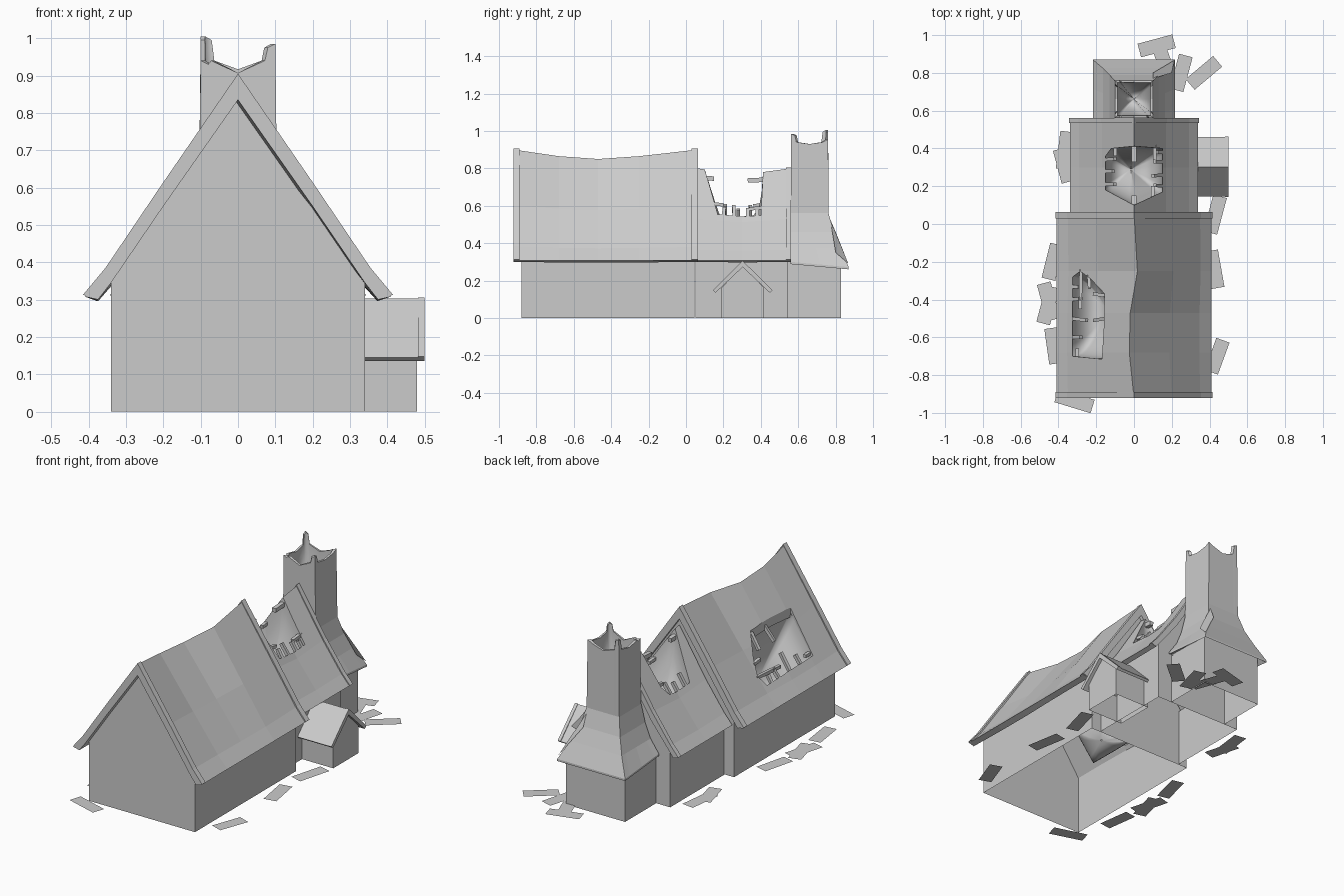
import bpy, math
from mathutils import Vector

if "Cube" in bpy.data.objects:
    bpy.data.objects.remove(bpy.data.objects["Cube"])


def make(name, verts, faces, smooth=False):
    me = bpy.data.meshes.new(name)
    me.from_pydata([tuple(v) for v in verts], [], faces)
    ob = bpy.data.objects.new(name, me)
    bpy.context.collection.objects.link(ob)
    for p in me.polygons:
        p.use_smooth = smooth
    return ob


def loft(name, rings, caps=False, smooth=False):
    n = len(rings[0])
    verts = [v for r in rings for v in r]
    faces = [(k*n+i, k*n+(i+1) % n, (k+1)*n+(i+1) % n, (k+1)*n+i)
             for k in range(len(rings)-1) for i in range(n)]
    if caps:
        faces += [tuple(range(n))[::-1], tuple(range((len(rings)-1)*n, len(rings)*n))]
    return make(name, verts, faces, smooth)


def lerp_table(tab, y):
    for a, b in zip(tab, tab[1:]):
        if y <= b[0]:
            t = max(0, (y-a[0])/(b[0]-a[0]))
            return [p+(q-p)*t for p, q in zip(a[1:], b[1:])]
    return tab[-1][1:]


# Pitched roof slab: stations are (y, ridge shift, ridge drop)
def roof(name, outer, inner, stations, grow=0.0):
    w = outer[-1][0]
    prof = [(-x-grow*(x > 0), z+grow) for x, z in outer[::-1]] + [(x+grow, z+grow) for x, z in outer[1:]]
    prof += [(x, z) for x, z in inner[::-1]] + [(-x, z) for x, z in inner[1:]]
    rings = []
    for y, sh, drop in stations:
        rings.append([(x+sh*max(0, 1-abs(x)/w), y, z-drop*max(0, 1-abs(x)/w)) for x, z in prof])
    return loft(name, rings, True)


# Gabled walls, open below and under the roof
def walls(name, hw, eave, apex, y0, y1):
    p = [(-hw, 0), (hw, 0), (hw, eave), (0, apex), (-hw, eave)]
    v = [(x, y, z) for y in (y0, y1) for x, z in p]
    return make(name, v, [(0, 1, 2, 3, 4), (9, 8, 7, 6, 5), (1, 6, 7, 2), (5, 0, 4, 9)])


# Smooth hollow behind an opening
def bowl(name, rim, shift, steps=9):
    c = sum(rim, Vector())/len(rim)
    s = Vector(shift)
    rings = []
    for k in range(steps+1):
        t = min(k/steps*math.pi/2, math.pi/2-0.02)
        rings.append([c+(p-c)*math.cos(t)+s*math.sin(t) for p in rim])
    ob = loft(name, rings, False, True)
    return ob


def bar(name, p, q, w=0.009):
    p, q = Vector(p), Vector(q)
    d = (q-p).normalized()
    a = d.cross(Vector((0, 0, 1)) if abs(d.z) < 0.9 else Vector((1, 0, 0))).normalized()*w
    b = d.cross(a).normalized()*w
    return loft(name, [[e+a+b, e-a+b, e-a-b, e+a-b] for e in (p, q)][::-1], True)


# Cut an opening, line it with a hollow and add broken battens
def opening(name, roof_ob, poly, height, shift, battens):
    cut = loft(name+"_cutter", [[(x, y, z) for x, y in poly] for z in (0.1, 1.2)], True)
    cut.hide_render = True
    m = roof_ob.modifiers.new("hole", 'BOOLEAN')
    m.object, m.operation, m.solver = cut, 'DIFFERENCE', 'EXACT'
    bpy.context.view_layer.objects.active = roof_ob
    bpy.ops.object.modifier_apply(modifier=m.name)
    bpy.data.objects.remove(cut)
    rim = []
    for a, b in zip(poly, poly[1:]+poly[:1]):
        for k in range(6):
            x, y = a[0]+(b[0]-a[0])*k/6, a[1]+(b[1]-a[1])*k/6
            rim.append(Vector((x, y, height(x, y)-0.008)))
    bowl(name+"_hollow", rim, shift)
    for x0, y0, x1, y1 in battens:
        bar(name+"_batten", (x0, y0, height(x0, y0)-0.022), (x1, y1, height(x1, y1)-0.022))


# Nave
N_out = [(0, .90), (.2, .602), (.35, .38), (.41, .308)]
N_in = [(0, .835), (.2, .55), (.34, .345), (.375, .30)]
N_st = [(-.92, 0, 0), (-.68, -.025, .035), (-.47, -.02, .05), (-.25, .018, .035), (.06, 0, 0)]
walls("nave_walls", .34, .35, .84, -.88, .045)
nave = roof("nave_roof", N_out, N_in, N_st)
for y0, y1 in ((-.922, -.89), (.03, .063)):
    roof("nave_verge", N_out, N_in, [(y0, 0, 0), (y1, 0, 0)], .005)


def nave_z(x, y):
    drop = lerp_table(N_st, y)[1]
    return lerp_table(N_out, abs(x))[0]-drop*(1-abs(x)/.41)


opening("nave_hole", nave,
        [(-.325, -.70), (-.17, -.715), (-.16, -.55), (-.155, -.37), (-.23, -.29), (-.285, -.25), (-.325, -.28)],
        nave_z, (.09, 0, -.2),
        [(-.335, -.6, -.28, -.6), (-.335, -.5, -.25, -.51), (-.335, -.4, -.28, -.395), (-.335, -.33, -.29, -.335),
         (-.15, -.5, -.21, -.51), (-.15, -.38, -.21, -.37), (-.3, -.73, -.3, -.66), (-.24, -.27, -.235, -.34),
         (-.28, -.24, -.285, -.45)])

# Chancel
C_out = [(0, .80), (.17, .53), (.29, .365), (.34, .308)]
C_in = [(0, .745), (.17, .48), (.285, .335), (.312, .30)]
C_st = [(.06, 0, 0), (.3, 0, .035), (.56, 0, 0)]
walls("chancel_walls", .28, .335, .75, .05, .545)
chancel = roof("chancel_roof", C_out, C_in, C_st)
roof("chancel_verge", C_out, C_in, [(.535, 0, 0), (.562, 0, 0)], .004)


def chancel_z(x, y):
    return lerp_table(C_out, abs(x))[0]-lerp_table(C_st, y)[1]*(1-abs(x)/.34)


opening("chancel_hole", chancel,
        [(-.15, .18), (0, .10), (.15, .17), (.15, .40), (0, .412), (-.12, .40), (-.15, .36)],
        chancel_z, (0, 0, -.26),
        [(.16, .2, .11, .205), (.16, .26, .1, .255), (.16, .33, .11, .33), (.16, .38, .12, .38),
         (-.16, .21, -.1, .21), (-.16, .28, -.11, .28), (-.16, .34, -.1, .345),
         (.11, .42, .11, .34), (-.1, .42, -.1, .36), (.1, .14, .1, .2)])
bar("broken_ridge_beam", (0, .44, .74), (0, .33, .735), .012)
bar("broken_ridge_stub", (0, .08, .75), (0, .15, .745), .012)

# Side porch
P_out, P_in = [(0, .303), (.157, .145)], [(0, .272), (.145, .135)]
for ob in (walls("porch_walls", .115, .16, .28, .25, .48),
           roof("porch_roof", P_out, P_in, [(.25, 0, 0), (.49, 0, 0)]),
           roof("porch_verge", P_out, P_in, [(.482, 0, 0), (.5, 0, 0)], .003)):
    ob.rotation_euler.z = -math.pi/2
    ob.location.y = .303

# Tower
T = [0, .1, .14, .5, .86, .9]
CORNER = [.94, .985, .955, 1.005]
MID = [.907, .93, .917, .925]


def ring(hw, y0, y1, z=None):
    cs = [Vector((-hw, y0, 0)), Vector((hw, y0, 0)), Vector((hw, y1, 0)), Vector((-hw, y1, 0))]
    out = []
    for s in range(4):
        a, b = CORNER[s], CORNER[(s+1) % 4]
        hs = [a, a-.01, .94, MID[s], .94, b-.01]
        for t, h in zip(T, hs):
            p = cs[s].lerp(cs[(s+1) % 4], t)
            p.z = h if z is None else z
            out.append(p)
    return out


eave = ring(.218, .56, .87, .30)
for p in eave:
    p.z -= .028*(p.y-.56)/.31
loft("tower_base", [ring(.19, .545, .83, 0), ring(.19, .545, .83, .31)])
loft("tower_skirt_roof", [ring(.185, .56, .825, .3), [p-Vector((0, 0, .012)) for p in eave], eave,
                          ring(.165, .56, .825, .375), ring(.13, .56, .79, .46), ring(.105, .56, .762, .56)])
inner = ring(.088, .575, .748)
loft("tower_shaft", [ring(.105, .562, .762, .55), ring(.1, .562, .76), inner])
bowl("tower_hollow", inner, (0, 0, -.3))
# Jagged shingle hanging off the skirt corner
make("loose_skirt_shingle", [(.10, .77, .53), (.20, .80, .35), (.215, .868, .29), (.10, .80, .46)], [(0, 1, 2, 3)])

# Fallen planks on the ground: x, y, angle, length
PLANKS = [(.12, .943, 15, .19), (.25, .80, 75, .19), (.17, .83, 110, .19), (.37, .80, 40, .19),
          (.43, .05, 75, .2), (.425, -.24, 100, .2), (.44, -.70, 70, .18), (-.315, -.937, -17, .2),
          (-.425, -.645, 98, .19), (-.452, -.41, 105, .2), (-.455, -.43, 75, .2),
          (-.43, -.2, 76, .19), (-.365, .39, 83, .2), (-.37, .31, 105, .18)]
for x, y, ang, ln in PLANKS:
    u = Vector((math.cos(math.radians(ang)), math.sin(math.radians(ang)), 0))
    v = Vector((-u.y, u.x, 0))*.037
    c = Vector((x, y, .007))
    u = u*ln/2
    make("fallen_plank", [c-u-v, c+u-v, c+u+v, c-u+v], [(0, 1, 2, 3)])
